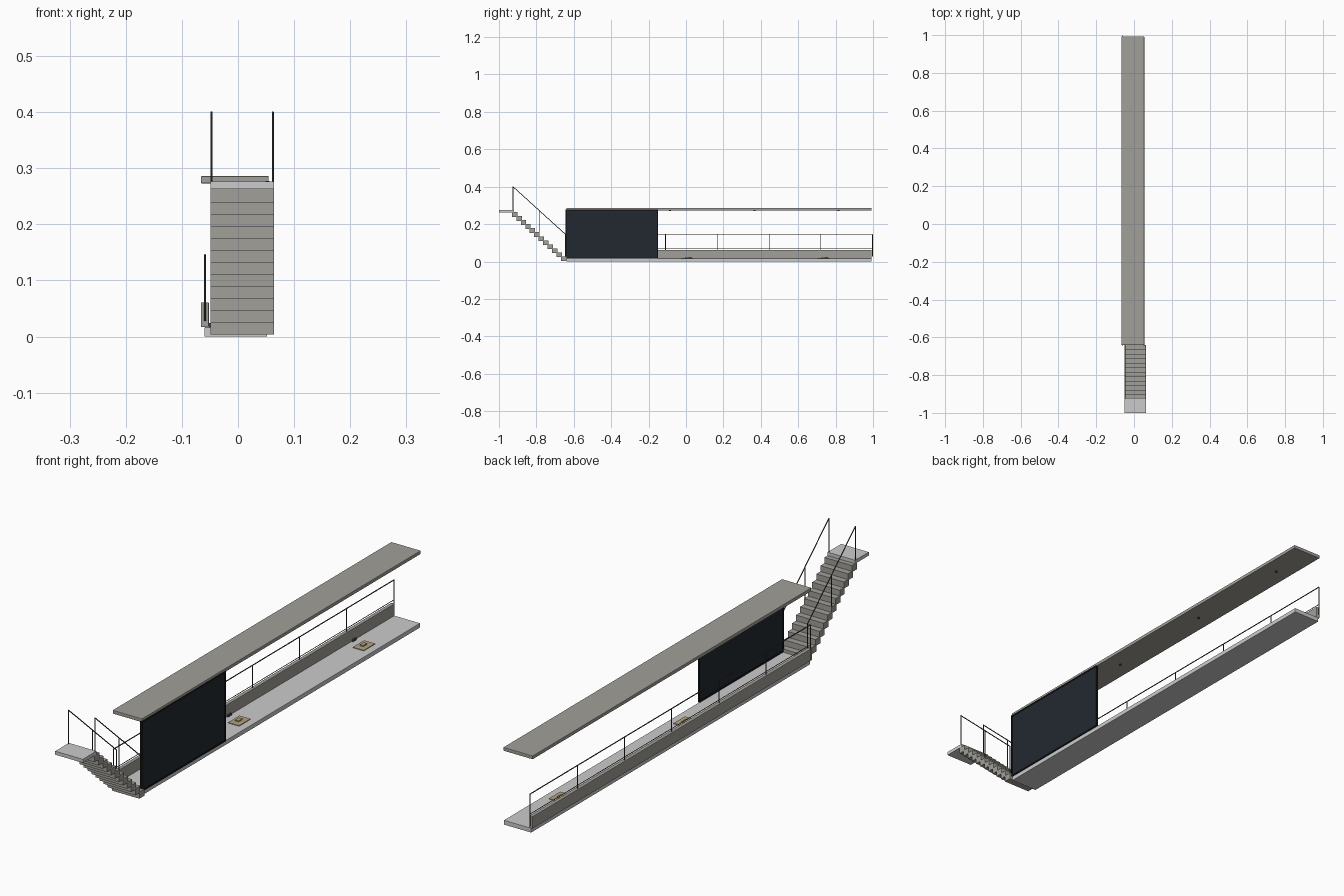
import bpy, bmesh
from mathutils import Vector

if "Cube" in bpy.data.objects:
    bpy.data.objects.remove(bpy.data.objects["Cube"])


def material(name, rgb):
    m = bpy.data.materials.new(name)
    m.diffuse_color = (*rgb, 1)
    m.use_nodes = True
    m.node_tree.nodes["Principled BSDF"].inputs["Base Color"].default_value = m.diffuse_color
    return m


CONCRETE = material("warm_concrete", (0.36, 0.35, 0.32))
METAL = material("dark_metal", (0.06, 0.06, 0.06))
GLASS = material("dark_glass", (0.016, 0.022, 0.03))
FRAME = material("black_frame", (0.008, 0.009, 0.011))
TAN = material("mat_tan", (0.45, 0.36, 0.22))


def finish(name, bm, mat=None, bevel=0):
    me = bpy.data.meshes.new(name)
    bm.to_mesh(me)
    bm.free()
    ob = bpy.data.objects.new(name, me)
    bpy.context.collection.objects.link(ob)
    if mat:
        me.materials.append(mat)
    if bevel:
        mod = ob.modifiers.new("soft_edges", 'BEVEL')
        mod.width = bevel
        mod.segments = 2
    return ob


def box(name, x, y, z, mat=None, bevel=0):
    """Box from (min, max) ranges on each axis."""
    bm = bmesh.new()
    bmesh.ops.create_cube(bm, size=1)
    for v in bm.verts:
        v.co = Vector([(r[0] + r[1]) / 2 + c * (r[1] - r[0])
                       for r, c in zip((x, y, z), v.co)])
    return finish(name, bm, mat, bevel)


def bar(name, a, b, r=0.0019, mat=METAL):
    """Round bar between two points."""
    a, b = Vector(a), Vector(b)
    d = b - a
    bm = bmesh.new()
    bmesh.ops.create_cone(bm, cap_ends=True, segments=10, radius1=r, radius2=r, depth=d.length)
    ob = finish(name, bm, mat)
    ob.location = (a + b) / 2
    ob.rotation_euler = d.to_track_quat('Z', 'Y').to_euler()
    return ob


Y0, Y1 = -0.64, 0.992

# Walkway floor, roof and low parapet wall
box("floor_slab", (-0.06, 0.052), (Y0, Y1), (0, 0.0165), None, 0.001)
box("roof_slab", (-0.066, 0.0545), (Y0, Y1), (0.273, 0.286), CONCRETE, 0.0015)
box("parapet", (-0.066, -0.052), (Y0, Y1), (0.0165, 0.061), CONCRETE, 0.0015)

# Parapet railing
RX = -0.059
bar("parapet_top_rail", (RX, -0.645, 0.145), (RX, 0.997, 0.145))
bar("parapet_low_rail", (RX, -0.645, 0.071), (RX, 0.997, 0.071), 0.0012)
for i, y in enumerate((-0.645, -0.385, -0.11, 0.17, 0.445, 0.72, 0.997)):
    low = 0.028 if i in (0, 6) else 0.055
    bar(f"parapet_post_{i}", (RX, y, low), (RX, y, 0.145))

# Dark glazed side screen with thin frame
PY0, PY1, PZ0, PZ1, T = -0.643, -0.15, 0.0165, 0.277, 0.006
box("screen_glass", (0.0505, 0.0545), (PY0 + T, PY1 - T), (PZ0 + T, PZ1 - T), GLASS)
for n, y in (("front", PY0), ("back", PY1 - T)):
    box(f"screen_frame_{n}", (0.049, 0.056), (y, y + T), (PZ0, PZ1), FRAME)
for n, z in (("bottom", PZ0), ("top", PZ1 - T)):
    box(f"screen_frame_{n}", (0.049, 0.056), (PY0 + T, PY1 - T), (z, z + T), FRAME)

# Stairs: overlapping blocks rising to the landing
SX, RISE, RUN, N = (-0.049, 0.064), 0.0214, 0.0238, 12
for i in range(N):
    y, z = Y0 - RUN * i, 0.028 + RISE * i
    box(f"step_{i}", SX, (y - RUN - 0.005, y), (z - RISE - 0.003, z), CONCRETE)
box("landing", SX, (-1, -0.92), (0.263, 0.276))

# Stair handrails on both sides
for side, x in (("left", -0.047), ("right", 0.062)):
    bar(f"stair_rail_{side}", (x, -0.925, 0.4), (x, -0.643, 0.144))
    for i, (y, lo, hi) in enumerate(((-0.925, 0.268, 0.4), (-0.785, 0.15, 0.273),
                                     (-0.643, 0.02, 0.144))):
        bar(f"stair_post_{side}_{i}", (x, y, lo), (x, y, hi))

# Door mats with small items, and wall boxes on the parapet
for i, y in enumerate((0.005, 0.735)):
    box(f"mat_{i}", (-0.021, 0.024), (y - 0.033, y + 0.033), (0.0165, 0.019), TAN)
    box(f"mat_item_{i}", (-0.008, 0.006), (y - 0.01, y + 0.012), (0.019, 0.023), TAN)
    box(f"wall_box_{i}", (-0.052, -0.047), (y + 0.006, y + 0.026), (0.0165, 0.024), METAL)

# Small ceiling lights
for i, y in enumerate((-0.54, -0.086, 0.367, 0.815)):
    bar(f"ceiling_light_{i}", (-0.005, y, 0.269), (-0.005, y, 0.274), 0.005)
